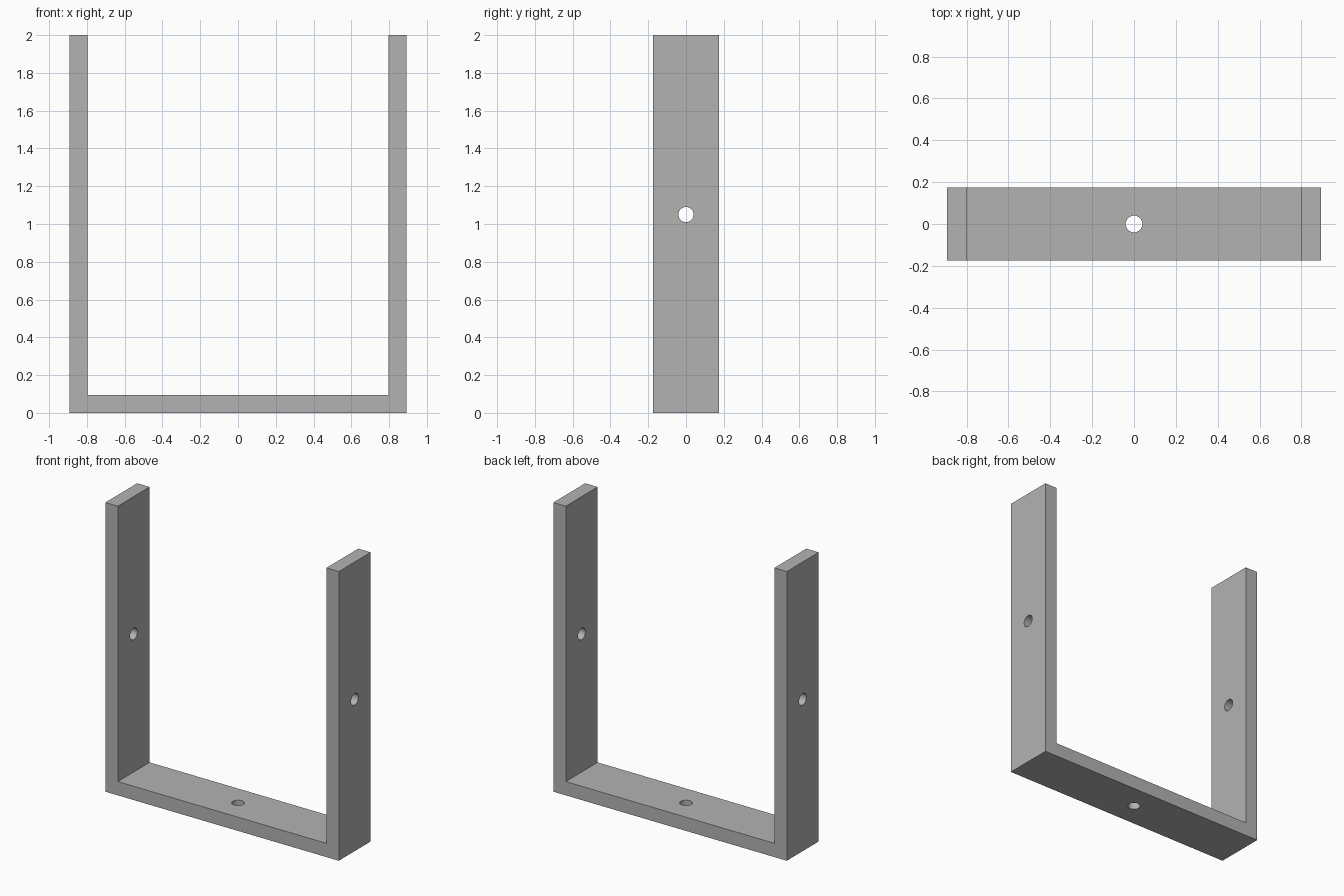
import bpy
import bmesh
from math import pi

cube = bpy.data.objects.get("Cube")
if cube:
    bpy.data.objects.remove(cube, do_unlink=True)

HALF_W, HALF_D, HEIGHT, THICK = 0.893, 0.174, 2.0, 0.095
HOLE_R, HOLE_Z = 0.04, 1.05

# Plain grey finish
grey = bpy.data.materials.new("plain_grey")
grey.use_nodes = True
colour = (0.45, 0.45, 0.45, 1)
grey.diffuse_color = colour
grey.node_tree.nodes["Principled BSDF"].inputs["Base Color"].default_value = colour

# U-shaped bracket: a profile extruded front to back
inner = HALF_W - THICK
half = [(HALF_W, 0), (HALF_W, HEIGHT), (inner, HEIGHT), (inner, THICK)]
profile = half + [(-x, z) for x, z in reversed(half)]
bm = bmesh.new()
face = bm.faces.new([bm.verts.new((x, -HALF_D, z)) for x, z in profile])
result = bmesh.ops.extrude_face_region(bm, geom=[face])
verts = [g for g in result["geom"] if isinstance(g, bmesh.types.BMVert)]
bmesh.ops.translate(bm, verts=verts, vec=(0, 2 * HALF_D, 0))
bmesh.ops.recalc_face_normals(bm, faces=bm.faces[:])
mesh = bpy.data.meshes.new("u_bracket")
bm.to_mesh(mesh)
bm.free()
mesh.materials.append(grey)
bracket = bpy.data.objects.new("u_bracket", mesh)
bpy.context.collection.objects.link(bracket)


def drill(name, location, tilt):
    """Cut one round screw hole through a plate of the bracket."""
    bpy.ops.mesh.primitive_cylinder_add(
        vertices=48, radius=HOLE_R, depth=3 * THICK,
        location=location, rotation=(0, tilt, 0))
    cutter = bpy.context.object
    cutter.name = name
    cutter.hide_render = True
    cutter.data.materials.append(grey)
    cut = bracket.modifiers.new(name, "BOOLEAN")
    cut.operation = "DIFFERENCE"
    cut.solver = "EXACT"
    cut.object = cutter
    bpy.ops.object.select_all(action="DESELECT")
    bracket.select_set(True)
    bpy.context.view_layer.objects.active = bracket
    bpy.ops.object.modifier_apply(modifier=cut.name)
    bpy.data.objects.remove(cutter, do_unlink=True)


# Screw holes in the base and both arms
arm_x = HALF_W - THICK / 2
drill("base_hole", (0, 0, THICK / 2), 0)
drill("left_arm_hole", (arm_x, 0, HOLE_Z), pi / 2)
drill("right_arm_hole", (-arm_x, 0, HOLE_Z), pi / 2)

# Round hole walls, crisp plate edges
bpy.ops.object.shade_smooth_by_angle(angle=pi / 6)
